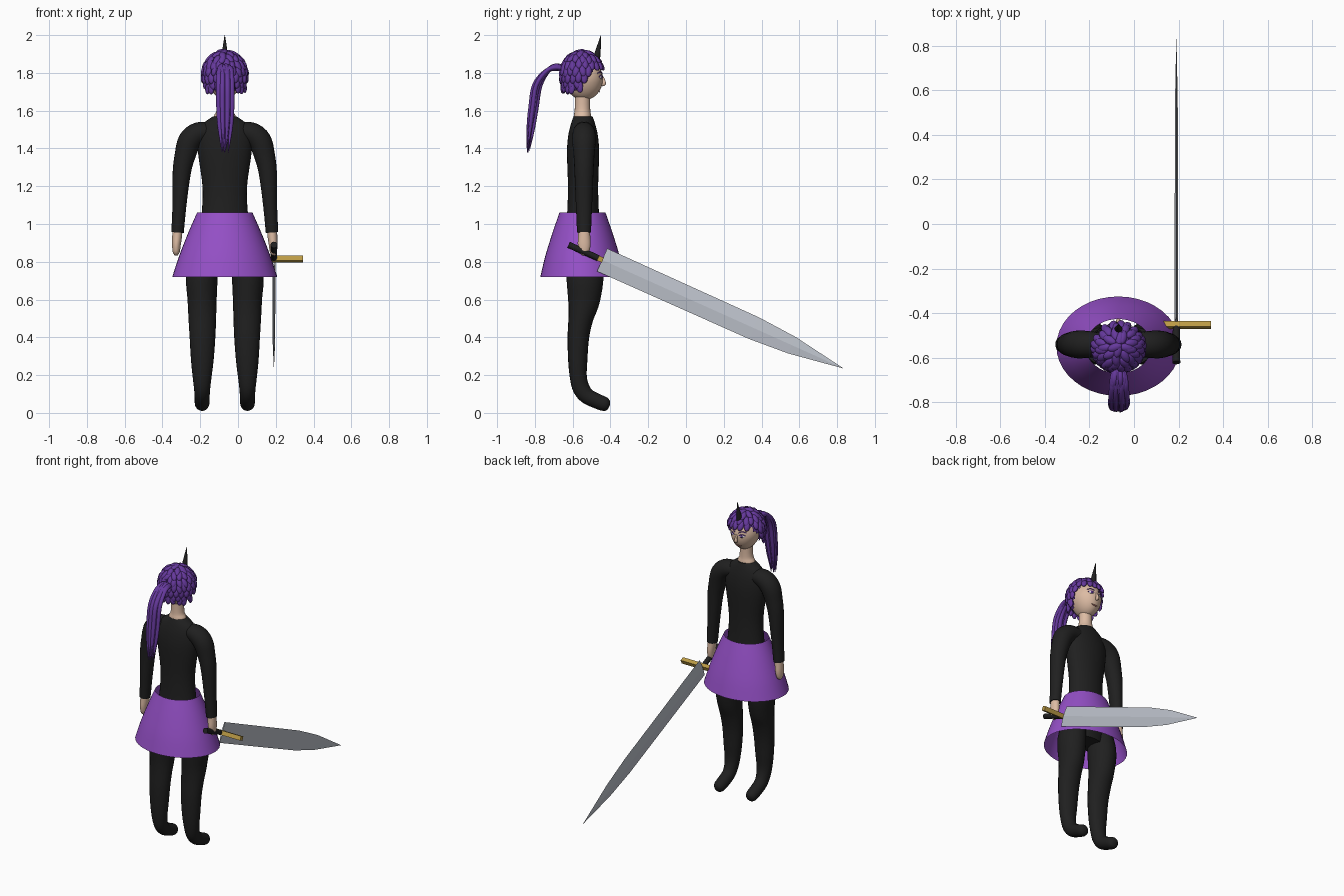
import bpy, bmesh, math, random
from mathutils import Vector, Matrix

if "Cube" in bpy.data.objects:
    bpy.data.objects.remove(bpy.data.objects["Cube"])

random.seed(4)
CX, CY = -0.07, -0.545          # body axis


def mat(name, r, g, b):
    m = bpy.data.materials.new(name)
    m.diffuse_color = (r, g, b, 1)
    m.use_nodes = True
    m.node_tree.nodes["Principled BSDF"].inputs["Base Color"].default_value = m.diffuse_color
    return m


BLACK = mat("black_cloth", .014, .014, .014)
SKIN = mat("skin", .72, .50, .37)
HAIR = mat("dark_purple", .13, .04, .33)
SKIRT = mat("purple_cloth", .30, .08, .57)
STEEL = mat("steel", .52, .55, .61)
GOLD = mat("gold", .50, .33, .06)
WHITE = mat("eye_white", .8, .8, .8)
LIPS = mat("lips", .40, .15, .13)


def finish(name, bm, material, angle=60):
    bmesh.ops.recalc_face_normals(bm, faces=bm.faces)
    me = bpy.data.meshes.new(name)
    bm.to_mesh(me)
    bm.free()
    me.materials.append(material)
    ob = bpy.data.objects.new(name, me)
    bpy.context.collection.objects.link(ob)
    if angle:
        bpy.context.view_layer.objects.active = ob
        ob.select_set(True)
        bpy.ops.object.shade_smooth_by_angle(angle=math.radians(angle))
        ob.select_set(False)
    return ob


def spline(pts, steps):
    """Catmull-Rom through rows of numbers."""
    rows = [Vector(p) for p in pts]
    out = []
    for i in range(len(rows) - 1):
        a, b, c, d = rows[max(i - 1, 0)], rows[i], rows[i + 1], rows[min(i + 2, len(rows) - 1)]
        for s in range(steps):
            t = s / steps
            out.append(.5 * (2 * b + (c - a) * t + (2 * a - 5 * b + 4 * c - d) * t * t
                             + (3 * b - a - 3 * c + d) * t ** 3))
    return out + [rows[-1]]


def tube(bm, pts, axis, sides=20, steps=4, caps=True):
    """Loft ellipses along rows (x, y, z, radius along axis, other radius)."""
    rows = spline(pts, steps)
    pos = [Vector(r[:3]) for r in rows]
    rings = []
    for i, r in enumerate(rows):
        t = (pos[min(i + 1, len(pos) - 1)] - pos[max(i - 1, 0)]).normalized()
        u = Vector(axis)
        u = (u - t * u.dot(t)).normalized()
        v = t.cross(u)
        rings.append([bm.verts.new(pos[i] + u * math.cos(a) * max(r[3], .001) + v * math.sin(a) * max(r[4], .001))
                      for a in (2 * math.pi * k / sides for k in range(sides))])
    for a, b in zip(rings, rings[1:]):
        for k in range(sides):
            j = (k + 1) % sides
            bm.faces.new((a[k], a[j], b[j], b[k]))
    if caps:
        bm.faces.new(rings[0])
        bm.faces.new(rings[-1])


def part(name, pts, axis, material, **kw):
    bm = bmesh.new()
    tube(bm, pts, axis, **kw)
    return finish(name, bm, material)


def ball(bm, loc, size, basis=Matrix(), seg=12, rings=8):
    m = Matrix.Translation(loc) @ basis @ Matrix.Diagonal((*size, 1))
    return bmesh.ops.create_uvsphere(bm, u_segments=seg, v_segments=rings, radius=1, matrix=m)["verts"]


X, Y = (1, 0, 0), (0, 1, 0)

# Torso
part("torso", [(CX, CY, z, a, b) for z, a, b in (
    (.76, .12, .08), (.9, .14, .095), (1.06, .122, .084), (1.2, .118, .08), (1.38, .142, .085),
    (1.47, .142, .078), (1.53, .115, .064), (1.57, .062, .05))], X, BLACK, sides=32)

# Arms, hands, legs
for side, s in (("left", -1), ("right", 1)):
    part(side + "_arm", [(CX + s * x, CY + .005, z, a, b) for x, z, a, b in (
        (.06, 1.49, .05, .045), (.135, 1.482, .06, .058), (.185, 1.44, .062, .062), (.211, 1.36, .055, .055),
        (.228, 1.27, .05, .048), (.24, 1.1, .043, .037), (.25, .955, .037, .033))], Y, BLACK)
    part(side + "_hand", [(CX + s * x, CY + .006, z, a, b) for x, z, a, b in (
        (.249, .99, .03, .026), (.252, .94, .032, .026), (.256, .89, .034, .023),
        (.257, .85, .025, .018), (.257, .832, .006, .006))], Y, SKIN)
    part(side + "_leg", [(CX + s * x, y, z, a, b) for x, y, z, a, b in (
        (.09, -.545, .92, .06, .08), (.12, -.535, .74, .083, .098), (.12, -.54, .6, .077, .085),
        (.119, -.557, .5, .073, .066), (.118, -.57, .4, .068, .057), (.119, -.573, .28, .06, .051),
        (.12, -.57, .19, .05, .045), (.12, -.555, .13, .043, .045), (.12, -.525, .09, .04, .042),
        (.12, -.475, .064, .04, .04), (.12, -.43, .046, .037, .037), (.12, -.41, .04, .024, .025),
        (.12, -.404, .038, .004, .004))], X, BLACK)

# Skirt, open above and below
part("skirt", [(CX, CY - .003, z, a, b) for z, a, b in (
    (1.06, .147, .122), (.95, .195, .16), (.83, .242, .197), (.72, .278, .223))], X, SKIRT, sides=40, caps=False)

# Neck
part("neck", [(CX, CY - .003, z, a, b) for z, a, b in (
    (1.54, .064, .05), (1.575, .056, .046), (1.61, .042, .041), (1.72, .04, .04))], X, SKIN)

# Head with a narrower jaw
HZ = 1.768


def jaw(z):
    return 1 - .16 * max(0, (HZ - z) / .112)


def face_point(dx, z, lift=0):
    q = 1 - ((z - HZ) / .112) ** 2 - (dx / (.09 * jaw(z))) ** 2
    return Vector((CX + dx, CY + .005 + .1 * math.sqrt(max(q, 0)) + lift, z))


bm = bmesh.new()
for v in ball(bm, (CX, CY + .005, HZ), (.09, .1, .112), seg=28, rings=20):
    v.co.x = CX + (v.co.x - CX) * jaw(v.co.z)
finish("head", bm, SKIN)

part("nose", [(*face_point(0, z, l), a, b) for z, l, a, b in (
    (1.785, -.004, .005, .005), (1.76, .004, .008, .009), (1.742, .008, .011, .011),
    (1.733, .0, .005, .005))], X, SKIN, sides=10)

# Eyes, brows, mouth
whites, irises, brows = bmesh.new(), bmesh.new(), bmesh.new()
for s in (-1, 1):
    turn = Matrix.Rotation(-s * .4, 4, 'Z')
    ball(whites, face_point(s * .036, 1.777), (.017, .004, .009), turn)
    ball(irises, face_point(s * .035, 1.777, .003), (.007, .004, .008), turn)
    for pts in (((.014, 1.797), (.036, 1.806), (.058, 1.798)), ((.018, 1.779), (.036, 1.788), (.054, 1.779))):
        tube(brows, [(*face_point(s * x, z, .001), .003, .003) for x, z in pts], (0, 0, 1), sides=6)
finish("eyes", whites, WHITE)
finish("irises", irises, HAIR)
finish("brows_and_lashes", brows, HAIR)
part("mouth", [(*face_point(x, z, 0), r, .003) for x, z, r in (
    (-.023, 1.706, .001), (0, 1.702, .005), (.023, 1.706, .001))], (0, 0, 1), LIPS, sides=8)


# Hair: inner cap and overlapping locks
def is_face(y, z):
    return z < 1.84 and y > -.585 + (z - 1.69) * .6


bm = bmesh.new()
ball(bm, (CX, CY - .005, 1.79), (.108, .106, .118), seg=32, rings=24)
bmesh.ops.delete(bm, geom=[f for f in bm.faces if f.calc_center_median().z < 1.71 or
                           is_face(f.calc_center_median().y - .01, f.calc_center_median().z)], context='FACES')
finish("hair_cap", bm, HAIR)

bm = bmesh.new()
for row, (z0, count) in enumerate(((1.91, 4), (1.897, 9), (1.872, 15), (1.845, 19), (1.81, 21),
                                   (1.775, 21), (1.743, 20), (1.722, 18))):
    for k in range(count):
        a = 2 * math.pi * (k + .5 * (row % 2) + random.uniform(-.15, .15)) / count
        z = z0 + random.uniform(-.006, .006)
        h = min(max((z - 1.79) / .122, -.4), .99)
        r = math.sqrt(1 - h * h)
        p = Vector((CX + .114 * r * math.cos(a), CY - .005 + .11 * r * math.sin(a), z))
        if is_face(p.y, z):
            continue
        n = Vector((r * math.cos(a), r * math.sin(a), max(h, 0) + .1)).normalized()
        side = Vector((-math.sin(a), math.cos(a), 0))
        down = n.cross(side)
        basis = Matrix((side, n, down)).transposed().to_4x4()
        basis = Matrix.Rotation(random.uniform(-.25, .25), 4, n) @ basis
        ball(bm, p, (.019, .013, .033), basis, seg=8, rings=8)
finish("hair_locks", bm, HAIR)

# Ponytail: a bundle of tapering strands
TAIL = ((-.645, 1.822, .5), (-.69, 1.83, .75), (-.735, 1.812, .9), (-.788, 1.735, 1), (-.808, 1.61, 1),
        (-.822, 1.5, .85), (-.837, 1.375, .5))
bm = bmesh.new()
for k in range(15):
    a = 2.4 * k
    spread = math.sqrt(k / 15)
    ox, oy = .04 * spread * math.cos(a), .02 * spread * math.sin(a)
    rise = random.uniform(0, .075) * spread
    rows = []
    for i, (y, z, w) in enumerate(TAIL):
        rad = (.012, .015, .015, .015, .014, .011, .001)[i]
        flat = min(i / 3, 1)      # spread turns from vertical to horizontal along the bend
        rows.append((CX + ox * w, y + oy * w * flat, z + oy * w * (1 - flat) + rise * max(0, i - 3) / 3, rad, rad * .8))
    tube(bm, rows, X, sides=8, steps=4)
finish("ponytail", bm, HAIR)

# Horn
part("horn", [(CX, y, z, r, r) for y, z, r in ((-.475, 1.87, .02), (-.463, 1.93, .012), (-.45, 2.0, .001))],
     X, BLACK, sides=12)

# Sword, built along its own axis: x across, t forward, n up
ORIGIN = Vector((.19, -.444, .81))
T, N = Vector((0, .912, -.41)), Vector((0, .41, .912))


def sword(x, t, n):
    return ORIGIN + Vector((x, 0, 0)) + T * t + N * n


bm = bmesh.new()
rings = [[bm.verts.new(sword(x, t, n)) for x, n in ((0, w), (d, 0), (0, -w), (-d, 0))]
         for t, w, d in ((0, .066, .008), (.88, .063, .007), (1.1, .048, .006), (1.398, .001, .0005))]
for a, b in zip(rings, rings[1:]):
    for k in range(4):
        bm.faces.new((a[k], a[(k + 1) % 4], b[(k + 1) % 4], b[k]))
bm.faces.new(rings[0])
bm.faces.new(rings[-1])
finish("blade", bm, STEEL, 0)

bm = bmesh.new()
frame = Matrix((Vector(X), T, N)).transposed().to_4x4()
bmesh.ops.create_cube(bm, size=1, matrix=Matrix.Translation(sword(0, -.01, 0)) @ frame
                      @ Matrix.Diagonal((.31, .028, .028, 1)))
finish("guard", bm, GOLD, 0)

part("grip", [(*sword(0, t, 0), r, r) for t, r in ((-.02, .016), (-.1, .017), (-.17, .017), (-.195, .018))],
     X, BLACK, sides=12)
